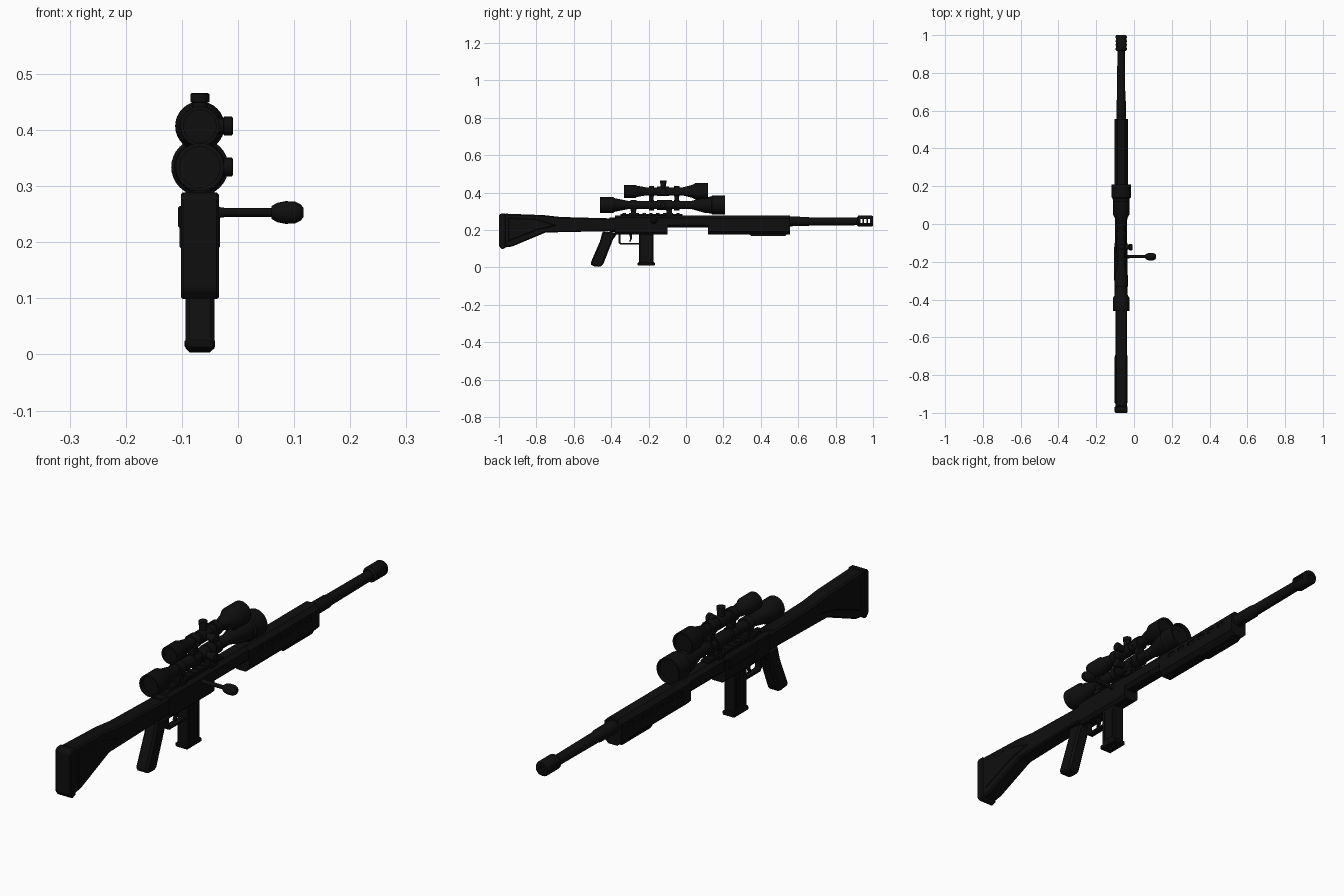
import bpy, bmesh, math
from mathutils import Vector

old = bpy.data.objects.get("Cube")
if old:
    bpy.data.objects.remove(old, do_unlink=True)

CX = -0.068  # centre plane of the body


def material(name, c):
    m = bpy.data.materials.new(name)
    m.use_nodes = True
    m.diffuse_color = (c, c, c, 1)
    bsdf = m.node_tree.nodes["Principled BSDF"]
    bsdf.inputs["Base Color"].default_value = (c, c, c, 1)
    bsdf.inputs["Roughness"].default_value = 0.7
    return m


BLACK = material("matte black", 0.0045)


def finish(name, bm, bevel=0, smooth=False):
    bmesh.ops.recalc_face_normals(bm, faces=bm.faces)
    me = bpy.data.meshes.new(name)
    bm.to_mesh(me)
    bm.free()
    ob = bpy.data.objects.new(name, me)
    bpy.context.collection.objects.link(ob)
    me.materials.append(BLACK)
    bpy.ops.object.select_all(action='DESELECT')
    bpy.context.view_layer.objects.active = ob
    ob.select_set(True)
    if bevel:
        mod = ob.modifiers.new("edge_bevel", 'BEVEL')
        mod.width = bevel
        mod.segments = 1
    if smooth:
        bpy.ops.object.shade_smooth_by_angle(angle=math.radians(35))
    return ob


def loft(name, rings, bevel=0, smooth=False):
    """Skin a list of equal rings of points and cap both ends."""
    bm = bmesh.new()
    loops = [[bm.verts.new(p) for p in r] for r in rings]
    n = len(loops[0])
    for a, b in zip(loops, loops[1:]):
        for i in range(n):
            j = (i + 1) % n
            bm.faces.new((a[i], a[j], b[j], b[i]))
    bm.faces.new(loops[0])
    bm.faces.new(loops[-1])
    return finish(name, bm, bevel, smooth)


def side_prism(name, pts, half, bevel=0, cx=CX):
    """Side outline (y, z) extruded across x."""
    return loft(name, [[(cx + s * half, y, z) for y, z in pts] for s in (-1, 1)], bevel)


def box(name, x0, x1, y0, y1, z0, z1, bevel=0):
    pts = [(y0, z0), (y1, z0), (y1, z1), (y0, z1)]
    return side_prism(name, pts, (x1 - x0) / 2, bevel, (x0 + x1) / 2)


def turned(name, profile, origin, axis='Y', sides=24):
    """Profile (distance, radius) turned about an axis through origin."""
    d = {'X': Vector((1, 0, 0)), 'Y': Vector((0, 1, 0)), 'Z': Vector((0, 0, 1))}[axis]
    u = d.orthogonal().normalized()
    v = d.cross(u)
    rings = []
    for t, r in profile:
        rings.append([Vector(origin) + d * t + (u * math.cos(a) + v * math.sin(a)) * r
                      for a in (2 * math.pi * i / sides for i in range(sides))])
    return loft(name, rings, smooth=True)


def chamfered(name, y0, y1, z0, z1, half, c):
    """Body section with cut corners, running along y."""
    sec = [(-half, z0 + c), (-half + c, z0), (half - c, z0), (half, z0 + c),
           (half, z1 - c), (half - c, z1), (-half + c, z1), (-half, z1 - c)]
    return loft(name, [[(CX + x, y, z) for x, z in sec] for y in (y0, y1)])


def carve(target, cutters):
    for cutter in cutters:
        mod = target.modifiers.new("cut", 'BOOLEAN')
        mod.operation = 'DIFFERENCE'
        mod.solver = 'EXACT'
        mod.object = cutter
        bpy.context.view_layer.objects.active = target
        bpy.ops.object.modifier_apply(modifier=mod.name)
        bpy.data.objects.remove(cutter, do_unlink=True)


# Stock with butt plate and raised side panels
side_prism("stock", [(-0.97, 0.107), (-0.93, 0.112), (-0.75, 0.187), (-0.38, 0.195),
                     (-0.38, 0.262), (-0.67, 0.27), (-0.76, 0.28), (-0.97, 0.288)], 0.031, 0.006)
side_prism("butt_plate", [(-1, 0.115), (-0.985, 0.097), (-0.965, 0.105),
                          (-0.965, 0.289), (-0.99, 0.289), (-1, 0.28)], 0.034, 0.004)
side_prism("stock_panel", [(-0.95, 0.14), (-0.80, 0.2), (-0.69, 0.225),
                           (-0.80, 0.258), (-0.95, 0.265)], 0.034, 0.003)

# Receiver
chamfered("receiver", -0.38, -0.10, 0.176, 0.278, 0.034, 0.012)
chamfered("upper_receiver", -0.37, 0.13, 0.214, 0.279, 0.032, 0.014)
chamfered("receiver_collar", -0.41, -0.37, 0.19, 0.268, 0.031, 0.012)
box("side_port", CX - 0.039, CX, -0.30, -0.12, 0.225, 0.265, 0.004)
box("scope_rail", CX - 0.018, CX + 0.018, -0.35, -0.02, 0.274, 0.286)
for i in range(9):
    y = -0.34 + i * 0.036
    box("rail_tooth", CX - 0.02, CX + 0.02, y, y + 0.018, 0.284, 0.291)

# Handguard with shallow side vents and a lower rail
guard = chamfered("handguard", 0.117, 0.556, 0.176, 0.278, 0.036, 0.016)
vents = []
for i in range(6):
    y = 0.17 + i * 0.06
    for s in (-1, 1):
        x = CX + s * 0.036
        vents.append(box("vent_cutter", x - 0.004, x + 0.004, y, y + 0.035, 0.235, 0.25))
carve(guard, vents)
side_prism("lower_rail", [(0.33, 0.18), (0.35, 0.169), (0.53, 0.169), (0.545, 0.18)], 0.022)

# Barrel and slotted muzzle brake
turned("barrel", [(0.50, 0.026), (0.65, 0.025), (0.66, 0.022), (0.925, 0.020)], (CX, 0, 0.246))
brake = turned("muzzle_brake", [(0.915, 0.022), (0.922, 0.03), (0.993, 0.03), (1.0, 0.026),
                                (1.0, 0.012), (0.985, 0.012)], (CX, 0, 0.248))
carve(brake, [box("slot_cutter", CX - 0.05, CX + 0.05, y, y + 0.012, 0.238, 0.260)
              for y in (0.932, 0.952, 0.972)])

# Grip, trigger and guard
side_prism("pistol_grip", [(-0.445, 0.195), (-0.46, 0.14), (-0.512, 0.02), (-0.50, 0.007),
                           (-0.46, 0.003), (-0.445, 0.012), (-0.39, 0.15), (-0.365, 0.185)], 0.026, 0.008)
side_prism("trigger_guard", [(-0.36, 0.18), (-0.36, 0.132), (-0.35, 0.122), (-0.25, 0.122),
                             (-0.25, 0.131), (-0.345, 0.131), (-0.351, 0.137), (-0.351, 0.18)], 0.012)
side_prism("trigger", [(-0.305, 0.18), (-0.298, 0.155), (-0.304, 0.138), (-0.298, 0.137),
                       (-0.289, 0.155), (-0.29, 0.18)], 0.006)

# Magazine with ribs and a base plate
box("magazine", CX - 0.024, CX + 0.024, -0.25, -0.174, 0.02, 0.18, 0.004)
for y in (-0.238, -0.216, -0.194):
    box("magazine_rib", CX - 0.026, CX + 0.026, y, y + 0.009, 0.04, 0.165)
box("magazine_base", CX - 0.027, CX + 0.027, -0.258, -0.167, 0.01, 0.028, 0.004)

# Bolt handle
turned("bolt_shaft", [(-0.04, 0.011), (-0.02, 0.008), (0.07, 0.008)], (0, -0.173, 0.253), 'X', 12)
turned("bolt_knob", [(0.06, 0.012), (0.07, 0.018), (0.085, 0.021), (0.102, 0.020),
                     (0.112, 0.015), (0.117, 0.008)], (0, -0.173, 0.253), 'X', 12)

# Lower scope
LOW, HIGH = 0.334, 0.407
turned("lower_scope", [(-0.445, 0.036), (-0.46, 0.036), (-0.46, 0.043), (-0.39, 0.043),
                       (-0.38, 0.036), (-0.31, 0.022), (0.03, 0.022), (0.10, 0.042),
                       (0.135, 0.045), (0.14, 0.051), (0.209, 0.051), (0.209, 0.045),
                       (0.195, 0.045)], (CX, 0, LOW), sides=32)
# Upper scope
turned("upper_scope", [(-0.32, 0.029), (-0.332, 0.029), (-0.332, 0.035), (-0.27, 0.035),
                       (-0.262, 0.03), (-0.21, 0.021), (-0.02, 0.021), (0.035, 0.035),
                       (0.05, 0.044), (0.118, 0.044), (0.118, 0.038), (0.106, 0.038)],
       (CX, 0, HIGH), sides=32)

# Adjustment knobs
knob = [(0, 0.014), (0.042, 0.014), (0.043, 0.017), (0.057, 0.017), (0.059, 0.014)]
turned("upper_top_knob", knob, (CX, -0.122, HIGH), 'Z', 16)
turned("upper_side_knob", knob, (CX, -0.122, HIGH), 'X', 16)
turned("lower_side_knob", knob, (CX, -0.122, LOW), 'X', 16)
turned("upper_turret", [(-0.155, 0.025), (-0.09, 0.025)], (CX, 0, HIGH))
turned("lower_turret", [(-0.155, 0.026), (-0.09, 0.026)], (CX, 0, LOW))

# Mounting rings and posts
for y in (-0.28, -0.09):
    turned("lower_ring", [(y - 0.016, 0.028), (y + 0.016, 0.028)], (CX, 0, LOW))
    box("lower_mount", CX - 0.018, CX + 0.018, y - 0.014, y + 0.014, 0.28, 0.318)
    box("mount_clamp", CX - 0.026, CX + 0.026, y - 0.018, y + 0.018, 0.276, 0.292)
for y in (-0.185, -0.05):
    turned("upper_ring", [(y - 0.014, 0.028), (y + 0.014, 0.028)], (CX, 0, HIGH))
    turned("linking_ring", [(y - 0.014, 0.028), (y + 0.014, 0.028)], (CX, 0, LOW))
    box("upper_mount", CX - 0.014, CX + 0.014, y - 0.012, y + 0.012, LOW + 0.015, HIGH - 0.015)
